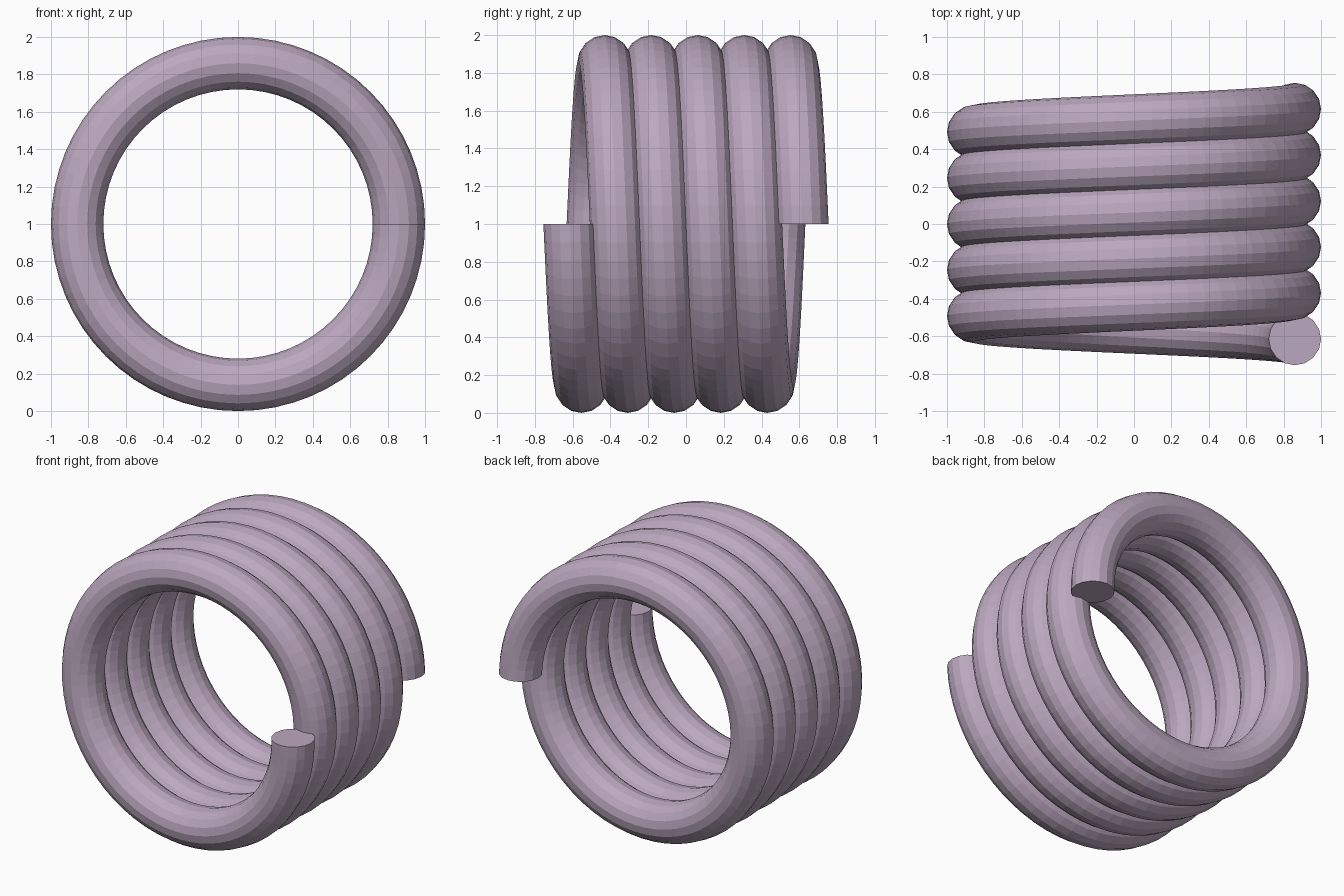
import bpy, bmesh
from math import sin, cos, tau

if "Cube" in bpy.data.objects:
    bpy.data.objects.remove(bpy.data.objects["Cube"])

COIL_R, WIRE_R = 0.86, 0.14      # coil centre-line radius, wire radius
TURNS, STEPS, SIDES = 5, 64, 16
HALF = 0.615                     # half the axial travel of the centre line

bm = bmesh.new()

# Wire cross-sections swept around the y axis, starting downwards on the right
rings = []
total = TURNS * STEPS
for i in range(total + 1):
    a = tau * i / STEPS
    y = -HALF + 2 * HALF * i / total
    ring = []
    for j in range(SIDES):
        b = tau * j / SIDES
        r = COIL_R + WIRE_R * cos(b)
        ring.append(bm.verts.new((r * cos(a), y + WIRE_R * sin(b), 1 - r * sin(a))))
    rings.append(ring)

# Wire skin
for p, q in zip(rings, rings[1:]):
    for j in range(SIDES):
        k = (j + 1) % SIDES
        bm.faces.new((p[j], p[k], q[k], q[j]))

# Flat cut ends
bm.faces.new(rings[0])
bm.faces.new(rings[-1])
bmesh.ops.recalc_face_normals(bm, faces=bm.faces)

mesh = bpy.data.meshes.new("coil_spring")
bm.to_mesh(mesh)
bm.free()
spring = bpy.data.objects.new("coil_spring", mesh)
bpy.context.collection.objects.link(spring)

# Mauve finish
mat = bpy.data.materials.new("mauve")
mat.diffuse_color = (0.50, 0.39, 0.52, 1)
mat.use_nodes = True
mat.node_tree.nodes["Principled BSDF"].inputs["Base Color"].default_value = mat.diffuse_color
mesh.materials.append(mat)
